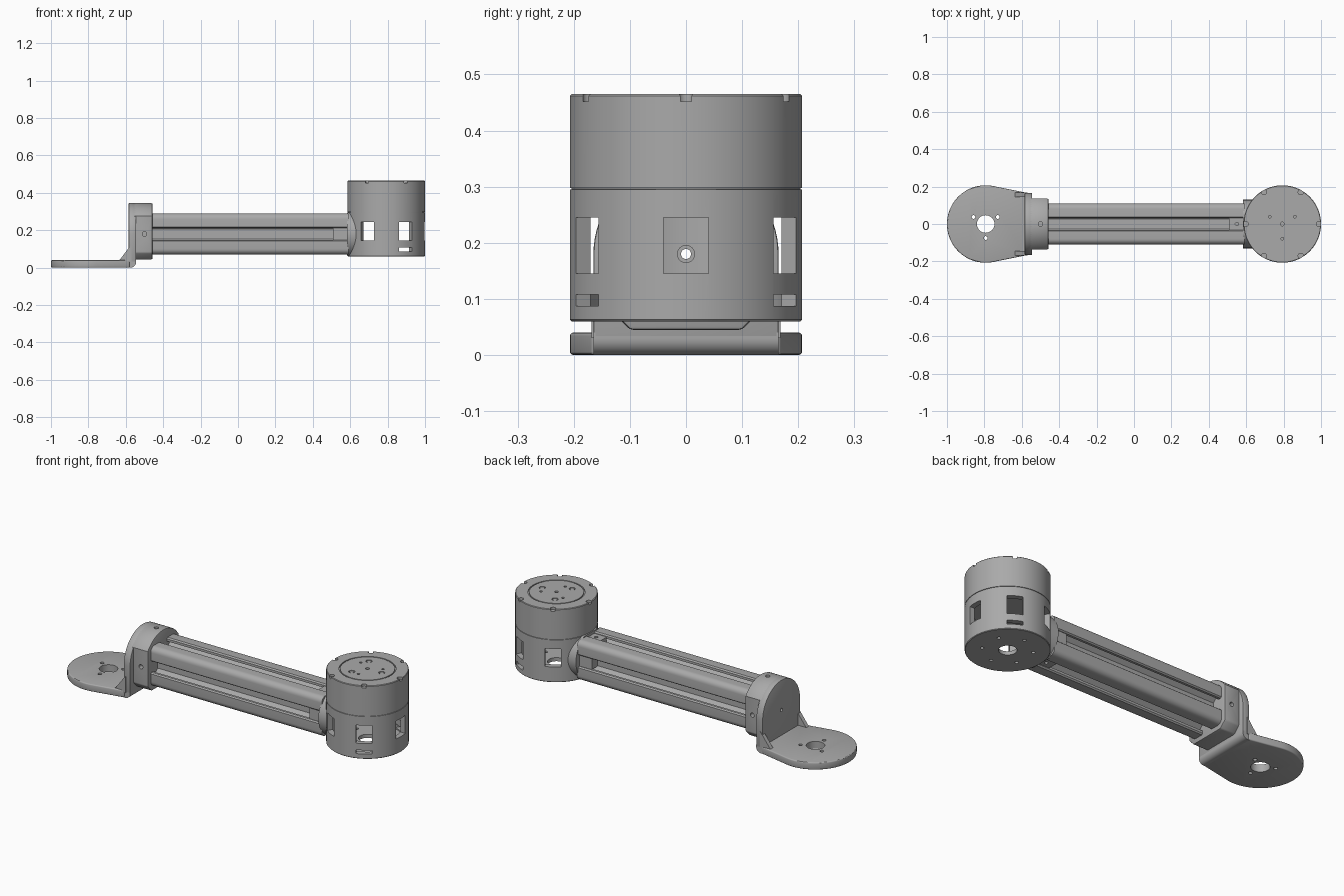
import bpy, bmesh
from math import pi, sin, cos, radians
from mathutils import Matrix, Vector

cube = bpy.data.objects.get("Cube")
if cube:
    bpy.data.objects.remove(cube, do_unlink=True)

grey = bpy.data.materials.new("plain_grey")
grey.use_nodes = True
tone = (0.40, 0.40, 0.40, 1)
grey.diffuse_color = tone
grey.node_tree.nodes["Principled BSDF"].inputs["Base Color"].default_value = tone

MX, R = 0.793, 0.207        # joint offset from the middle, and its radius
MID = 0.18                  # height of the beam axis
AXES = {"x": Matrix.Rotation(pi / 2, 4, "Y"),
        "y": Matrix.Rotation(pi / 2, 4, "X"), "z": Matrix.Identity(4)}


def make(name, bm):
    bmesh.ops.recalc_face_normals(bm, faces=bm.faces)
    mesh = bpy.data.meshes.new(name)
    bm.to_mesh(mesh)
    bm.free()
    ob = bpy.data.objects.new(name, mesh)
    bpy.context.collection.objects.link(ob)
    mesh.materials.append(grey)
    return ob


def prism(name, pts, axis, lo, hi):
    """Extrude a flat outline along an axis; pts are the other two axes in order."""
    place = {"x": lambda a, b: (lo, a, b), "y": lambda a, b: (a, lo, b),
             "z": lambda a, b: (a, b, lo)}[axis]
    bm = bmesh.new()
    face = bm.faces.new([bm.verts.new(place(a, b)) for a, b in pts])
    new = bmesh.ops.extrude_face_region(bm, geom=[face])["geom"]
    step = Vector([(hi - lo) * (axis == k) for k in "xyz"])
    bmesh.ops.translate(bm, vec=step, verts=[v for v in new if isinstance(v, bmesh.types.BMVert)])
    return make(name, bm)


def cyl(axis, center, r, depth):
    """A round cutter or pin, as a function that adds itself to a bmesh."""
    def add(bm):
        bmesh.ops.create_cone(bm, cap_ends=True, segments=32, radius1=r, radius2=r, depth=depth,
                              matrix=Matrix.Translation(center) @ AXES[axis])
    return add


def box(center, size, turn=0):
    def add(bm):
        bmesh.ops.create_cube(bm, size=1, matrix=Matrix.Translation(center)
                              @ Matrix.Rotation(turn, 4, "Z") @ Matrix.Diagonal((*size, 1)))
    return add


def solid(name, *parts):
    bm = bmesh.new()
    for add in parts:
        add(bm)
    return make(name, bm)


def apply(ob):
    bpy.context.view_layer.update()
    deps = bpy.context.evaluated_depsgraph_get()
    mesh = bpy.data.meshes.new_from_object(ob.evaluated_get(deps))
    ob.modifiers.clear()
    ob.data = mesh


def cut(ob, *parts):
    tool = solid("cutter", *parts)
    mod = ob.modifiers.new("cut", "BOOLEAN")
    mod.operation, mod.solver, mod.object = "DIFFERENCE", "EXACT", tool
    apply(ob)
    bpy.data.objects.remove(tool, do_unlink=True)


def bevel(ob, width, segments=3):
    mod = ob.modifiers.new("bevel", "BEVEL")
    mod.width, mod.segments, mod.angle_limit = width, segments, radians(40)
    apply(ob)


def polar(r, deg, z=None):
    a = radians(deg)
    p = (r * cos(a), r * sin(a))
    return p if z is None else (MX + p[0], p[1], z)


# Motor housing: turned shell with an open floor, seam and cap groove
profile = [(0.045, 0.06), (0.204, 0.06), (R, 0.063), (R, 0.295), (0.204, 0.2955),
           (0.204, 0.2975), (R, 0.298), (R, 0.462), (0.204, 0.465), (0.143, 0.465),
           (0.143, 0.459), (0.137, 0.459), (0.137, 0.465), (0, 0.465), (0, 0.28),
           (0.178, 0.28), (0.178, 0.08), (0.045, 0.08)]
bm = bmesh.new()
ring = [bm.verts.new((MX + r, 0, z)) for r, z in profile]
edges = [bm.edges.new((ring[i - 1], ring[i])) for i in range(len(ring))
         if profile[i][0] or profile[i - 1][0]]
bmesh.ops.spin(bm, geom=ring + edges, cent=(MX, 0, 0), axis=(0, 0, 1), angle=2 * pi, steps=96)
bmesh.ops.remove_doubles(bm, verts=bm.verts, dist=1e-5)
housing = make("motor_housing", bm)

# Side windows, vent slots, rim notches, cap and floor holes, cable bore
holes = [box(polar(0.2, d, 0.195), (0.09, 0.08, 0.1), radians(d)) for d in (0, 60, 120, 240, 300)]
holes += [box(polar(0.2, d, 0.0975), (0.09, 0.08, 0.021), radians(d)) for d in (60, 300)]
holes += [cyl("z", polar(0.197, d, 0.467), 0.014, 0.03) for d in range(0, 360, 60)]
holes += [cyl("z", polar(0.087, d, 0.465), 0.016, 0.016) for d in (0, 120, 240)]
holes += [cyl("z", polar(0.078, d, 0.465), 0.007, 0.03) for d in (30, 150, 270)]
holes += [cyl("z", (MX, 0, 0.465), 0.01, 0.03)]
holes += [cyl("z", polar(0.125, d, 0.07), 0.009, 0.06) for d in range(30, 390, 60)]
holes += [cyl("x", (0.6, 0, MID), 0.009, 0.08)]
cut(housing, *holes)

cap_screws = solid("cap_screws", *[cyl("z", polar(0.087, d, 0.459), 0.012, 0.008)
                                   for d in (0, 120, 240)])
bore_washer = solid("bore_washer", cyl("x", (0.618, 0, MID), 0.016, 0.008))
cut(bore_washer, cyl("x", (0.618, 0, MID), 0.009, 0.04))

# Flange that seats the beam against the housing
outline = []
for i in range(64):
    y, z = polar(0.13, i * 360 / 64)
    outline.append((y, min(max(MID + z, 0.066), 0.296)))
flange = prism("beam_flange", outline, "x", 0.583, 0.66)
cut(flange, cyl("z", (MX, 0, 0.2), 0.2, 0.6))
cut(flange, cyl("x", (0.6, 0, MID), 0.009, 0.2))

# Slotted beam: one side of the section turned four times
H = 0.11
slot = [(H, -0.037), (0.103, -0.031), (0.09, -0.031), (0.09, -0.056), (0.078, -0.056), (0.05, -0.028)]
side = slot + [(u, -v) for u, v in reversed(slot)]
side += [(H - 0.03 + 0.03 * cos(a * pi / 12), H - 0.03 + 0.03 * sin(a * pi / 12)) for a in range(7)]
section = []
for k in range(4):
    c, s = round(cos(k * pi / 2)), round(sin(k * pi / 2))
    section += [(u * c - v * s, MID + u * s + v * c) for u, v in side]
beam = prism("slotted_beam", section, "x", -0.47, 0.59)
cut(beam, cyl("x", (0.06, 0, MID), 0.009, 1.2))

# Slot inserts beside the flange, with a screw hole in each upright one
for name, y, z in (("front", -1, 0), ("back", 1, 0), ("top", 0, 1), ("bottom", 0, -1)):
    size = (0.078, 0.05 if y else 0.062, 0.05 if z else 0.062)
    insert = solid(name + "_slot_insert", box((0.546, y * 0.075, MID + z * 0.075), size))
    if z:
        cut(insert, cyl("z", (0.55, 0, MID + z * 0.1), 0.009, 0.04))

# Clamp block: a round top trimmed by flat sides, chamfered below
arch = [(0.165 * sin(radians(a)), MID + 0.165 * cos(radians(a))) for a in range(-54, 55, 4)]
arch = [(-0.135, 0.08), (-0.135, MID + 0.095)] + arch + [(0.135, MID + 0.095), (0.135, 0.08),
                                                        (0.1, 0.045), (-0.1, 0.045)]
clamp = prism("clamp_block", arch, "x", -0.56, -0.457)
bevel(clamp, 0.006, 2)
cut(clamp, cyl("x", (-0.5, 0, MID), 0.009, 0.3), cyl("y", (-0.5, -0.135, MID), 0.012, 0.05),
    cyl("y", (-0.5, 0.135, MID), 0.012, 0.05), cyl("z", (-0.5, 0, 0.345), 0.012, 0.05))

# Upright of the bracket, with a rounded bend at the foot
upright = [(0.165 * cos(radians(a)), MID + 0.165 * sin(radians(a))) for a in range(0, 181, 5)]
back = prism("bracket_upright", upright + [(-0.165, 0.03), (0.165, 0.03)], "x", -0.585, -0.545)
bevel(back, 0.004, 2)
cut(back, cyl("x", (-0.56, 0, MID), 0.009, 0.2))

bend = [(-0.575 + 0.03 * sin(radians(a)), 0.03 - 0.03 * cos(radians(a))) for a in range(0, 91, 10)]
prism("bracket_bend", bend + [(-0.545, 0.04), (-0.6, 0.04), (-0.6, 0)], "y", -0.165, 0.165)

# Round mounting plate with a centre hole and three screw holes
plan = [(-MX + R * cos(radians(a)), R * sin(radians(a))) for a in range(80, 281, 4)]
plate = prism("mounting_plate", plan + [(-0.58, -0.168), (-0.58, 0.168)], "z", 0, 0.04)
bevel(plate, 0.006)
cut(plate, cyl("z", (-MX, 0, 0.02), 0.047, 0.2),
    *[cyl("z", (-MX + 0.075 * cos(radians(d)), 0.075 * sin(radians(d)), 0.02), 0.01, 0.2)
      for d in (30, 150, 270)])

# Gussets on both sides of the bracket
for name, s in (("left", 1), ("right", -1)):
    prism(name + "_gusset", [(-0.645, 0.03), (-0.63, 0.045), (-0.585, 0.105), (-0.57, 0.12),
                             (-0.57, 0.03)], "y", s * 0.145, s * 0.168)

for ob in bpy.context.scene.objects:
    ob.select_set(ob.type == "MESH")
    if ob.type == "MESH":
        bpy.context.view_layer.objects.active = ob
bpy.ops.object.shade_smooth_by_angle(angle=radians(30))
